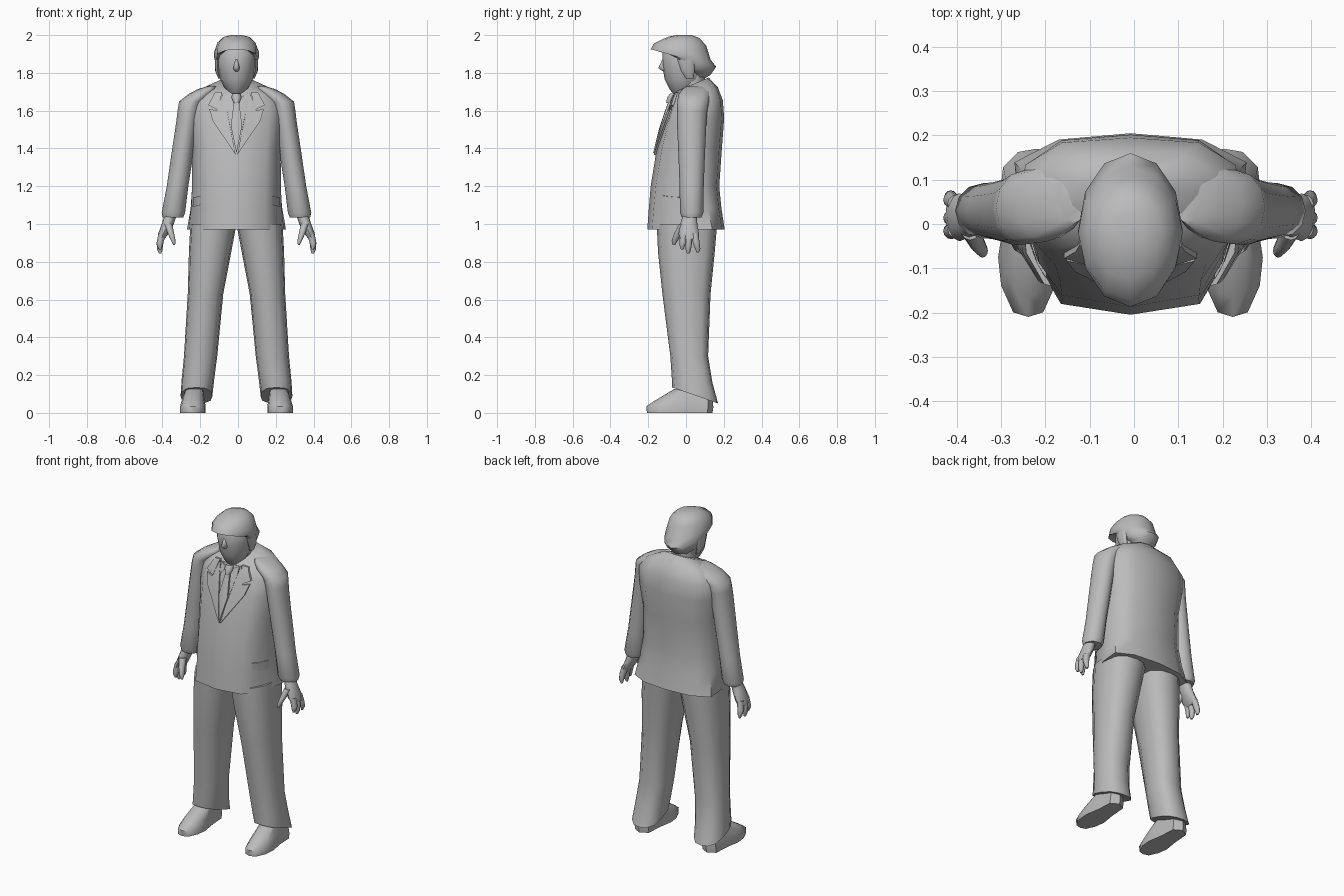
import bpy, bmesh, math
from mathutils import Vector
from mathutils.bvhtree import BVHTree

XC = -0.008  # body midline

grey = bpy.data.materials.new("plain grey")
grey.diffuse_color = (0.5, 0.5, 0.5, 1)

# Half cross-sections: (width fraction, front-to-back fraction)
ROUND = [(math.sin(math.pi * i / 6), 0.5 - 0.5 * math.cos(math.pi * i / 6)) for i in range(7)]
HEM = [(0, 0), (.6, .06), (.82, .3), (.96, .55), (1, .84), (.62, .965), (0, 1)]
CHEST = [(0, 0), (.68, .08), (.9, .27), (1, .52), (.95, .78), (.62, .96), (0, 1)]
TROUSER = [(0, 0), (.6, .06), (.93, .28), (1, .55), (.9, .83), (.5, .97), (0, 1)]
SHOE = [(0, 0), (.5, .03), (.9, .2), (1, .38), (.78, .65), (.7, .92), (0, 1)]


def finish(name, bm, angle=50):
    bmesh.ops.recalc_face_normals(bm, faces=bm.faces)
    me = bpy.data.meshes.new(name)
    bm.to_mesh(me)
    bm.free()
    me.materials.append(grey)
    ob = bpy.data.objects.new(name, me)
    bpy.context.collection.objects.link(ob)
    bpy.ops.object.select_all(action='DESELECT')
    ob.select_set(True)
    bpy.context.view_layer.objects.active = ob
    bpy.ops.object.shade_smooth_by_angle(angle=math.radians(angle))
    return ob


def loft(name, rings, half=ROUND, side=1, angle=50, end_half=None):
    """rings: (front z, back z, centre x, half width, front y, back y);
    the section blends from half to end_half over the first four rings"""
    bm = bmesh.new()
    loops = []
    for k, (zf, zb, cx, w, f, b) in enumerate(rings):
        t = min(k / 3, 1)
        pts = [(u + t * (p - u), v + t * (q - v)) for (u, v), (p, q) in zip(half, end_half or half)]
        section = pts + [(-u, v) for u, v in reversed(pts[1:-1])]
        loops.append([bm.verts.new((XC + side * (cx + u * w), f + v * (b - f), zf + v * (zb - zf)))
                      for u, v in section])
    n = len(loops[0])
    for lo, hi in zip(loops, loops[1:]):
        for i in range(n):
            j = (i + 1) % n
            bm.faces.new((lo[i], lo[j], hi[j], hi[i]))
    bm.faces.new(loops[0])
    bm.faces.new(loops[-1])
    return finish(name, bm, angle)


def tube(name, points, side):
    """points: (x, y, z, radius x, radius y) down a limb"""
    return loft(name, [(z, z, x, rx, y - ry, y + ry) for x, y, z, rx, ry in points], side=side)


def plate(name, outline, lift, side=1):
    """Thin panel laid on the front of the jacket"""
    bm = bmesh.new()
    bm.faces.new([bm.verts.new((XC + side * x, 0, z)) for x, z in outline])
    bmesh.ops.triangulate(bm, faces=bm.faces)
    bmesh.ops.subdivide_edges(bm, edges=bm.edges, cuts=3, use_grid_fill=True)
    rim = [e for e in bm.edges if e.is_boundary]
    for v in bm.verts:
        hit = jacket_tree.ray_cast(Vector((v.co.x, -1, v.co.z)), Vector((0, 1, 0)))[0]
        v.co.y = (hit.y if hit else -.03) - lift
    # turned-back rim so the panel has a visible edge
    ext = bmesh.ops.extrude_edge_only(bm, edges=rim)
    for v in ext["geom"]:
        if isinstance(v, bmesh.types.BMVert):
            v.co.y += lift
    return finish(name, bm, 40)


# Jacket body with collar slope
jacket = loft("jacket", [
    (.97, .97, 0, .262, -.205, .205),
    (1.08, 1.08, 0, .247, -.197, .188),
    (1.2, 1.2, 0, .238, -.187, .176),
    (1.4, 1.4, 0, .234, -.155, .19),
    (1.54, 1.56, 0, .25, -.118, .202),
    (1.63, 1.655, 0, .25, -.085, .195),
    (1.68, 1.725, 0, .2, -.066, .168),
    (1.70, 1.775, 0, .1, -.055, .12)], HEM, angle=62, end_half=CHEST)
bm = bmesh.new()
bm.from_mesh(jacket.data)
jacket_tree = BVHTree.FromBMesh(bm)
bm.free()

# Shirt front, tie
plate("shirt_front", [(-.075, 1.69), (.075, 1.69), (0, 1.37)], .003)
plate("tie_blade", [(-.014, 1.645), (.014, 1.645), (.03, 1.52), (0, 1.375), (-.03, 1.52)], .015)
loft("tie_knot", [(1.64, 1.64, 0, .014, -.105, -.06), (1.67, 1.67, 0, .027, -.1, -.05),
                  (1.69, 1.69, 0, .02, -.085, -.04)])

# Neck and head
loft("neck", [(1.62, 1.62, 0, .07, -.04, .1), (1.82, 1.82, 0, .07, -.04, .1)])
loft("head", [
    (1.69, 1.7, 0, .04, -.068, .03),
    (1.715, 1.73, 0, .064, -.088, .07),
    (1.765, 1.77, 0, .087, -.113, .09),
    (1.84, 1.84, 0, .1, -.125, .1),
    (1.92, 1.91, 0, .102, -.124, .1),
    (1.965, 1.96, 0, .08, -.09, .08)])
loft("nose", [(1.808, 1.808, 0, .012, -.122, -.08), (1.825, 1.825, 0, .018, -.147, -.08),
              (1.87, 1.87, 0, .009, -.126, -.08)], angle=80)

# Swept hair: pointed fringe in front, full at the nape
loft("hair", [
    (1.935, 1.765, 0, .1, -.115, .09),
    (1.93, 1.79, 0, .112, -.15, .13),
    (1.925, 1.832, 0, .118, -.187, .16),
    (1.955, 1.87, 0, .118, -.17, .13),
    (1.978, 1.945, 0, .1, -.125, .107),
    (1.994, 1.985, 0, .07, -.085, .07),
    (2.0, 2.0, 0, .03, -.045, .03)], angle=60)

for side, tag in ((1, "left"), (-1, "right")):
    # Sideburn
    tube("sideburn_" + tag, [(.1, 0, 1.87, .014, .045), (.1, .01, 1.81, .013, .035),
                             (.088, .02, 1.77, .008, .02)], side)

    # Lapel, collar above the notch, shirt collar, pocket flap
    plate("lapel_" + tag, [(.07, 1.695), (.1, 1.625), (.085, 1.595), (.145, 1.61),
                           (.125, 1.545), (.004, 1.365), (.036, 1.53)], .01, side)
    plate("collar_" + tag, [(.075, 1.7), (.115, 1.695), (.15, 1.63), (.1, 1.605)], .012, side)
    plate("shirt_collar_" + tag, [(.018, 1.67), (.06, 1.69), (.06, 1.62)], .009, side)
    plate("pocket_flap_" + tag, [(.19, 1.15), (.23, 1.14), (.232, 1.09), (.192, 1.1)], .01, side)

    # Sleeve from sloped shoulder to cuff
    tube("sleeve_" + tag, [
        (.13, .06, 1.728, .03, .06), (.155, .055, 1.713, .052, .075), (.19, .045, 1.687, .065, .085),
        (.238, .038, 1.648, .066, .084), (.252, .033, 1.6, .06, .08),
        (.262, .03, 1.54, .057, .078), (.288, .03, 1.36, .058, .07), (.312, .03, 1.2, .057, .064),
        (.334, .03, 1.06, .062, .062), (.336, .03, 1.035, .054, .052)], side)

    # Hand: palm, thumb and three finger groups
    tube("palm_" + tag, [(.348, .02, 1.05, .032, .036), (.364, .015, 1.0, .032, .045),
                         (.386, .015, .95, .028, .054), (.4, .018, .92, .018, .048)], side)
    tube("thumb_" + tag, [(.362, -.012, 1.0, .022, .024), (.347, -.042, .95, .017, .021),
                          (.334, -.06, .91, .012, .016), (.33, -.064, .89, .005, .007)], side)
    for k, (y, tip, low) in enumerate(((-.012, -.02, .865), (.016, .012, .843), (.046, .062, .85))):
        tube("finger_%d_%s" % (k + 1, tag), [(.393, y, .95, .02, .02), (.405, (y + tip) / 2, .9, .018, .018),
                                             (.406, tip, low + .02, .014, .014), (.404, tip, low, .006, .007)], side)

    # Trouser leg with slanted hem
    loft("trouser_leg_" + tag, [
        (1.0, 1.0, .122, .122, -.155, .165),
        (.85, .85, .14, .112, -.148, .152),
        (.63, .63, .164, .094, -.125, .13),
        (.3, .3, .19, .088, -.083, .117),
        (.18, .16, .205, .086, -.075, .14),
        (.135, .05, .212, .084, -.073, .17)], TROUSER, side, 60)

    # Shoe
    loft("shoe_" + tag, [
        (0, 0, .231, .068, -.207, .14),
        (.035, .03, .231, .068, -.21, .145),
        (.065, .075, .229, .06, -.165, .14),
        (.125, .135, .222, .045, -.065, .125)], SHOE, side, 55)
